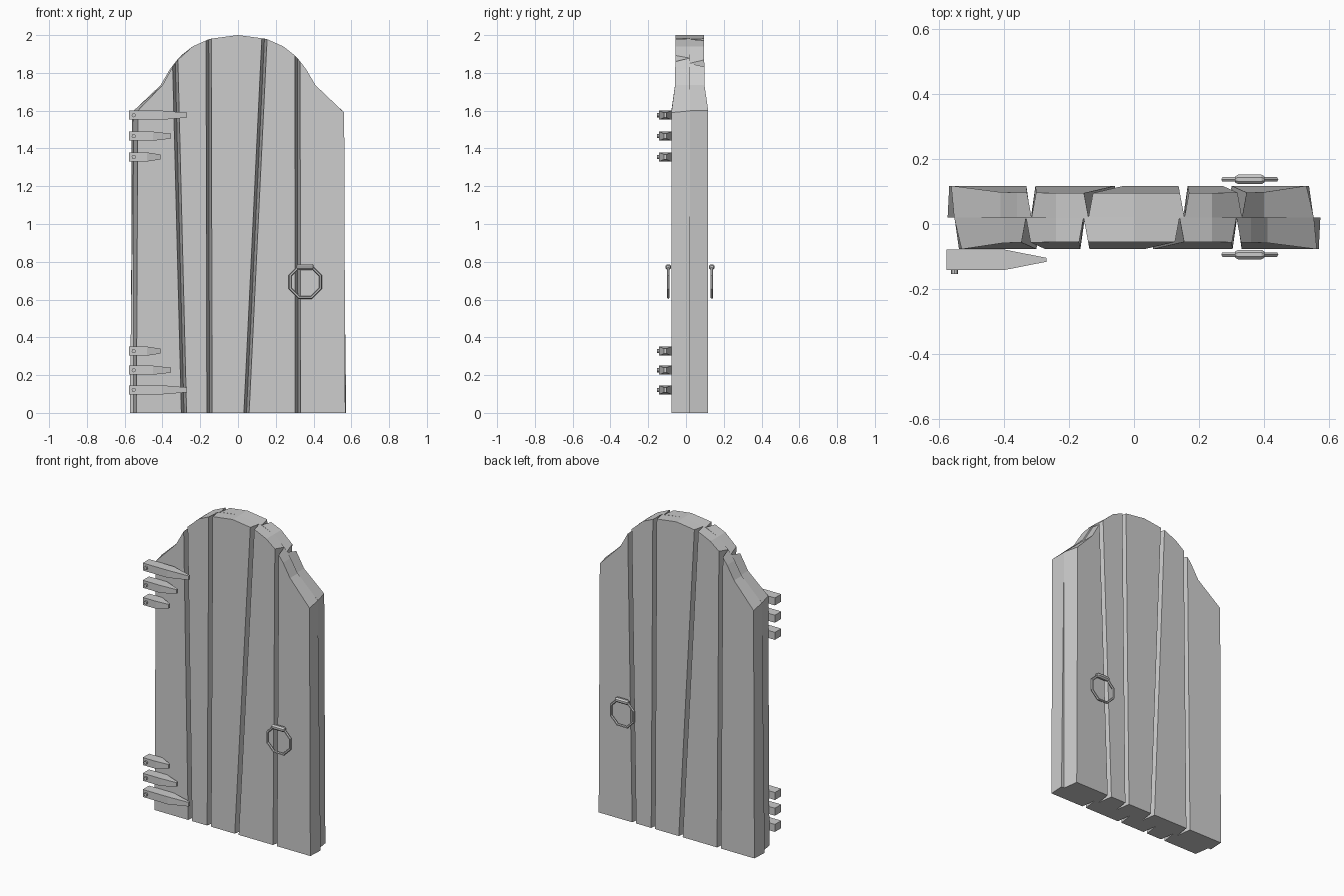
import bpy, bmesh
from math import pi, cos, sin

if "Cube" in bpy.data.objects:
    bpy.data.objects.remove(bpy.data.objects["Cube"])

MID = 0.02      # y of the plane where the two door halves meet
FRONT = -0.0775

def make(name, verts, faces):
    me = bpy.data.meshes.new(name)
    bm = bmesh.new()
    vs = [bm.verts.new(v) for v in verts]
    for f in faces:
        bm.faces.new([vs[i] for i in f])
    bmesh.ops.recalc_face_normals(bm, faces=bm.faces)
    bm.to_mesh(me)
    bm.free()
    ob = bpy.data.objects.new(name, me)
    bpy.context.collection.objects.link(ob)
    return ob

def loft(name, rings):
    """Closed solid through equal-length loops of points."""
    n = len(rings[0])
    verts = [p for r in rings for p in r]
    faces = [list(range(n)), list(range(len(verts) - n, len(verts)))]
    for k in range(len(rings) - 1):
        a = k * n
        faces += [(a + i, a + (i + 1) % n, a + n + (i + 1) % n, a + n + i) for i in range(n)]
    return make(name, verts, faces)

# Arched top outline
ARC = [(-0.53, 1.6), (-0.40, 1.735), (-0.355, 1.82), (-0.31, 1.88), (-0.24, 1.94), (-0.15, 1.98),
       (0, 2.0), (0.15, 1.98), (0.24, 1.94), (0.31, 1.885), (0.36, 1.82), (0.41, 1.735), (0.562, 1.59)]

def top(x):
    for (x0, z0), (x1, z1) in zip(ARC, ARC[1:]):
        if x <= x1:
            return z0 + (z1 - z0) * max(0, (x - x0) / (x1 - x0))
    return ARC[-1][1]

def face_y(z):
    return FRONT + 0.0225 * z / 2

# Grooves: centre x at the bottom and at the top
GROOVES = [(-0.286, -0.332), (-0.151, -0.155), (0.045, 0.140), (0.317, 0.315)]
HALF = 0.014

def plank(i, turned):
    # bottom / top x of each side, on the front face and on the middle plane
    if i == 0:
        lf, lm = (-0.538, -0.53), (-0.552, -0.553)
    else:
        lm = GROOVES[i - 1]
        lf = (lm[0] + HALF, lm[1] + HALF)
    if i == 4:
        rf, rm = (0.568, 0.562), (0.573, 0.553)
    else:
        rm = GROOVES[i]
        rf = (rm[0] - HALF, rm[1] - HALF)
    inner = [x for x, z in ARC if lf[1] + 0.012 < x < rf[1] - 0.012]
    front = [(lf[0], FRONT, 0), (rf[0], FRONT, 0)]
    mid = [(lm[0], MID, 0), (rm[0], MID, 0)]
    for x, xm in [(rf[1], rm[1])] + [(x, x) for x in reversed(inner)] + [(lf[1], lm[1])]:
        z = top(x)
        front.append((x, FRONT if abs(x) > 0.5 else face_y(z), z))
        mid.append((xm, MID, top(xm)))
    if turned:      # the back is the front turned half round
        front = [(-x, 2 * MID - y, z) for x, y, z in front]
        mid = [(-x, y, z) for x, y, z in mid]
    loft(("back" if turned else "front") + "_plank", [front, mid])

for turned in (False, True):
    for i in range(5):
        plank(i, turned)

# Hinge spikes, two groups of three
def hinge(z, length):
    x0, yc = -0.577, -0.11
    def sect(x, hy, hz):
        return [(x, yc - hy, z - hz), (x, yc + hy, z - hz), (x, yc + hy, z + hz), (x, yc - hy, z + hz)]
    loft("hinge_spike", [sect(x0, 0.032, 0.024), sect(x0 + 0.57 * length, 0.032, 0.024),
                         sect(x0 + length, 0.006, 0.013)])
    def disc(y):
        return [(-0.552 + 0.011 * cos(pi * k / 4), y, z + 0.011 * sin(pi * k / 4)) for k in range(8)]
    loft("hinge_pin", [disc(-0.153), disc(-0.138)])

for zt, zb, length in ((1.576, 0.122, 0.308), (1.465, 0.226, 0.223), (1.355, 0.327, 0.166)):
    hinge(zt, length)
    hinge(zb, length)

# Ring handles, front and back
def handle(y):
    xc, zc, R, r, n, m = 0.356, 0.692, 0.087, 0.008, 8, 6
    verts, faces = [], []
    for i in range(n):
        a = 2 * pi * (i + 0.5) / n
        for j in range(m):
            b = 2 * pi * j / m
            d = R + r * cos(b)
            verts.append((xc + d * cos(a), y + r * sin(b), zc + d * sin(a)))
            i2, j2 = (i + 1) % n, (j + 1) % m
            faces.append((i * m + j, i2 * m + j, i2 * m + j2, i * m + j2))
    make("handle_ring", verts, faces)
    def disc(x, rad):
        return [(x, y + rad * cos(pi * k / 4 + pi / 8), 0.772 + rad * sin(pi * k / 4 + pi / 8)) for k in range(8)]
    loft("handle_mount", [disc(xc - 0.045, 0.01), disc(xc - 0.036, 0.016),
                          disc(xc + 0.036, 0.016), disc(xc + 0.045, 0.01)])

handle(-0.094)
handle(0.137)
